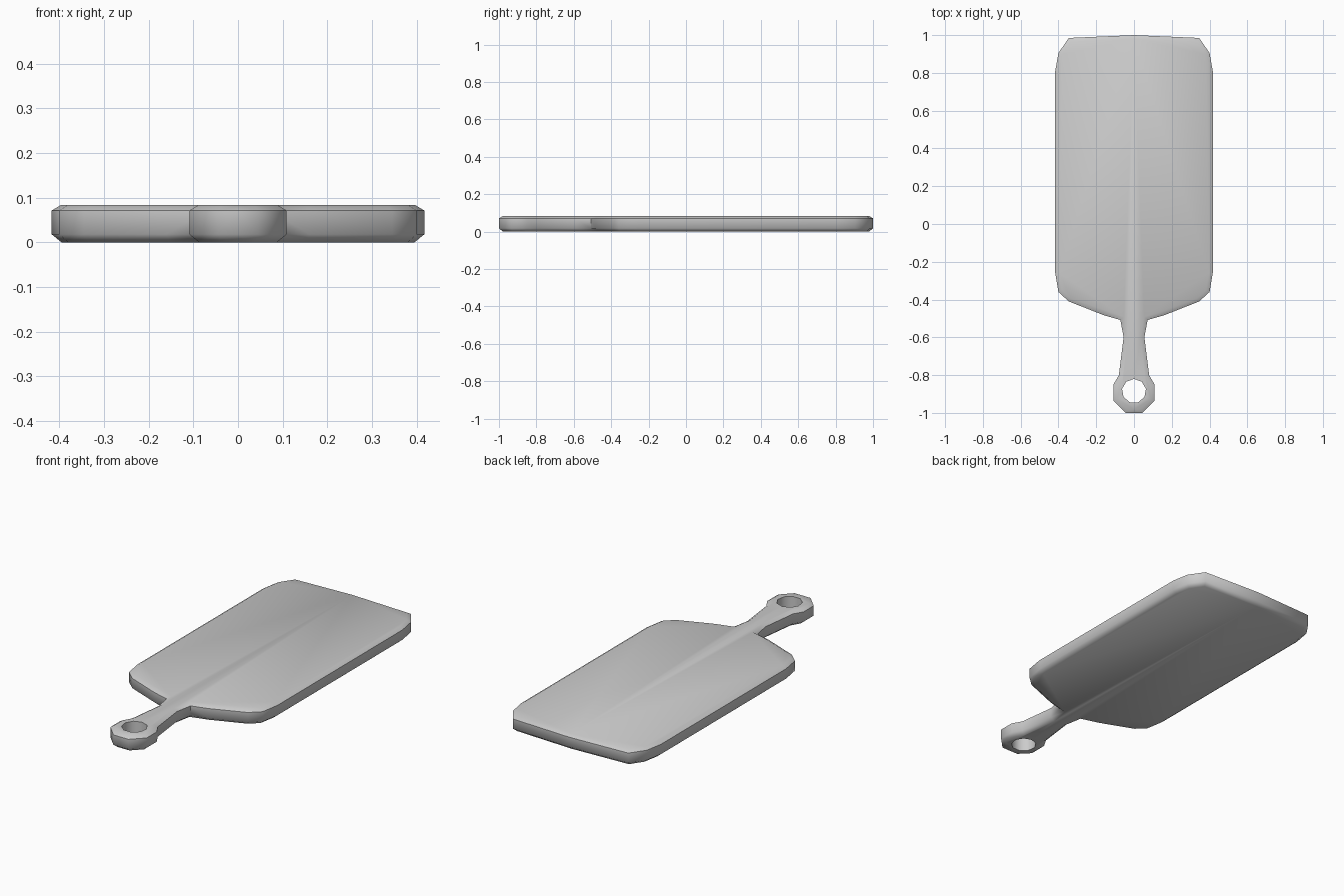
import bpy, bmesh
from math import sin, cos, radians
from mathutils import Vector

if "Cube" in bpy.data.objects:
    bpy.data.objects.remove(bpy.data.objects["Cube"])

# Right half of the outline, far end to handle tip (clockwise from above)
OUTLINE = [(0, 1.0), (0.345, 0.985), (0.40, 0.905), (0.417, 0.81),
           (0.417, -0.26), (0.40, -0.36), (0.345, -0.41), (0.16, -0.483),
           (0.072, -0.508), (0.055, -0.60), (0.08, -0.80), (0.109, -0.85),
           (0.109, -0.935), (0.045, -1.0), (0, -1.0)]
OUTLINE = [Vector(p) for p in OUTLINE]

# Right half of the nine-sided hanging hole, bottom to top
R, CY = 0.064, -0.884
HOLE = [Vector((0, CY - R * cos(radians(20))))]
HOLE += [Vector((R * sin(radians(40 * k)), CY + R * cos(radians(40 * k))))
         for k in range(4, -1, -1)]

# (inset, height) of each layer: softened bottom and top rims
LAYERS = [(0.022, 0.0), (0, 0.018), (0, 0.071), (0.02, 0.083)]


def inset(points, dist):
    """Mitred inward offset of the half outline, kept on the centre line."""
    flip = lambda p: Vector((-p.x, p.y))
    path = [flip(points[1])] + points + [flip(points[-2])]
    out = []
    for a, p, b in zip(path, path[1:], path[2:]):
        d1, d2 = (p - a).normalized(), (b - p).normalized()
        n1, n2 = Vector((d1.y, -d1.x)), Vector((d2.y, -d2.x))
        out.append(p + (n1 + n2) * dist / (1 + n1.dot(n2)))
    return out


bm = bmesh.new()

# Outer rim rings and hole rings
rings = [[bm.verts.new((p.x, p.y, z)) for p in inset(OUTLINE, d)]
         for d, z in LAYERS]
holes = [[bm.verts.new((p.x, p.y, z)) for p in HOLE]
         for z in (LAYERS[0][1], LAYERS[-1][1])]


def wall(low, high):
    for i in range(len(low) - 1):
        bm.faces.new((low[i], low[i + 1], high[i + 1], high[i]))


for low, high in zip(rings, rings[1:]):
    wall(low, high)
wall(*holes)

# Bottom and top faces
bm.faces.new(rings[0] + holes[0])
bm.faces.new(rings[-1] + holes[1])

# Mirror to the left half
bmesh.ops.mirror(bm, geom=bm.verts[:] + bm.edges[:] + bm.faces[:],
                 axis='X', merge_dist=0.0005)
bmesh.ops.remove_doubles(bm, verts=bm.verts[:], dist=0.0005)
bmesh.ops.recalc_face_normals(bm, faces=bm.faces[:])

mesh = bpy.data.meshes.new("cutting_board")
bm.to_mesh(mesh)
bm.free()
board = bpy.data.objects.new("cutting_board", mesh)
bpy.context.collection.objects.link(board)
bpy.context.view_layer.objects.active = board
board.select_set(True)
bpy.ops.object.shade_smooth_by_angle(angle=radians(55))
